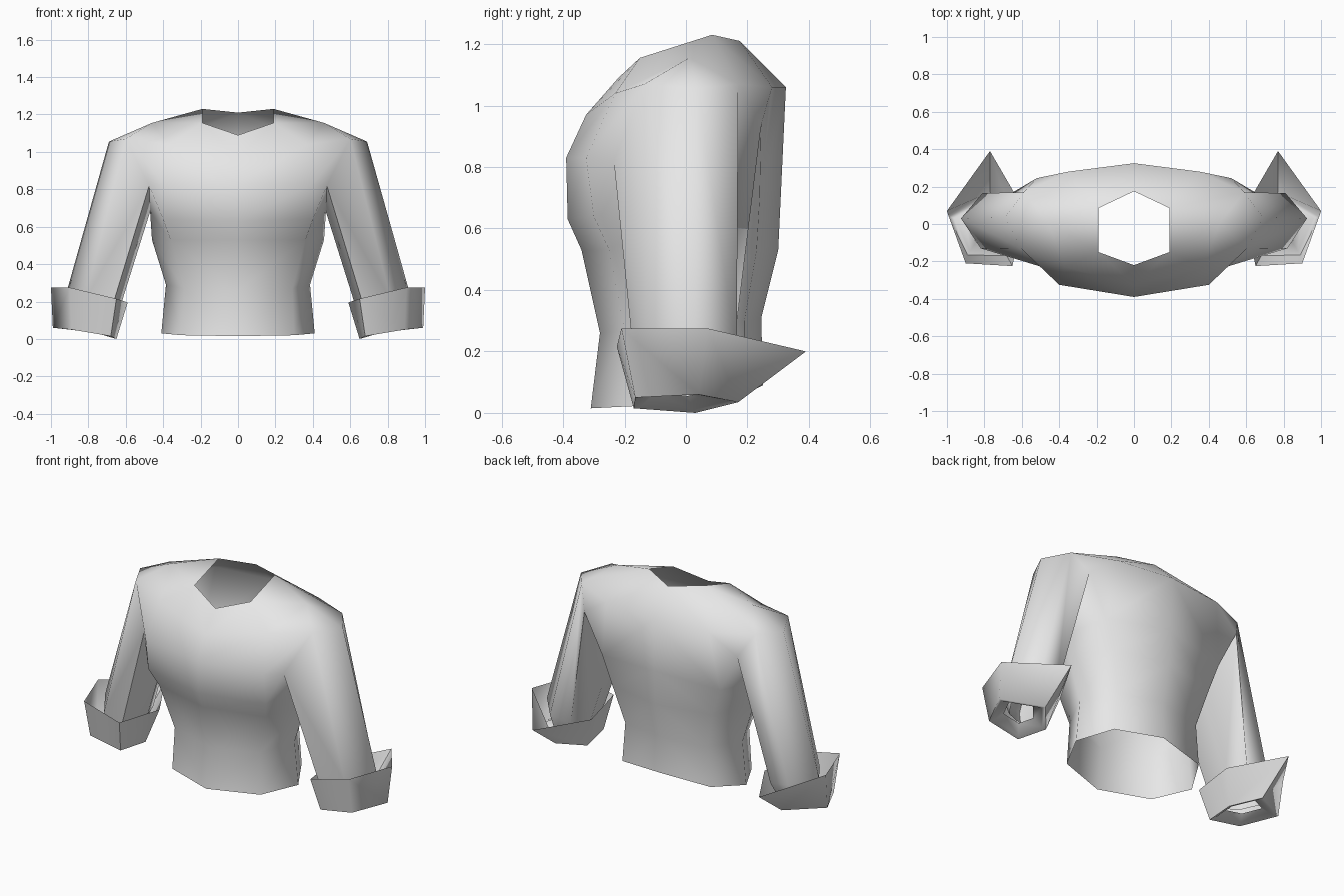
import bpy
import bmesh
import math
from mathutils import Vector

cube = bpy.data.objects.get("Cube")
if cube:
    bpy.data.objects.remove(cube, do_unlink=True)

# Plain grey cloth
cloth = bpy.data.materials.new("grey_cloth")
cloth.use_nodes = True
GREY = (0.8, 0.8, 0.8, 1)
cloth.diffuse_color = GREY
cloth.node_tree.nodes["Principled BSDF"].inputs["Base Color"].default_value = GREY


def strip(lower, upper, closed=False):
    """Quads between two rows of points."""
    count = len(lower)
    last = count if closed else count - 1
    quads = []
    for i in range(last):
        j = (i + 1) % count
        quads.append((lower[i], lower[j], upper[j], upper[i]))
    return quads


def resized(ring, scale, centre, lift=0):
    """The ring scaled about a centre and lifted."""
    return [tuple(centre + (Vector(p) - centre) * scale + Vector((0, 0, lift))) for p in ring]


def mirrored_part(name, faces, centre, smooth_angle):
    """Weld the faces into one sheet, mirror it over x and shade it."""
    bm = bmesh.new()
    for face in faces:
        bm.faces.new([bm.verts.new(p) for p in face])
    bmesh.ops.remove_doubles(bm, verts=bm.verts[:], dist=0.0005)
    bmesh.ops.recalc_face_normals(bm, faces=bm.faces[:])
    bm.faces.ensure_lookup_table()
    bm.normal_update()
    first = bm.faces[0]
    outward = first.calc_center_median() - Vector(centre)
    outward.z = 0
    if first.normal.dot(outward) < 0:
        bmesh.ops.reverse_faces(bm, faces=bm.faces[:])
    mesh = bpy.data.meshes.new(name)
    bm.to_mesh(mesh)
    bm.free()
    mesh.materials.append(cloth)
    obj = bpy.data.objects.new(name, mesh)
    bpy.context.collection.objects.link(obj)
    bpy.ops.object.select_all(action="DESELECT")
    obj.select_set(True)
    bpy.context.view_layer.objects.active = obj
    bpy.ops.object.shade_smooth_by_angle(angle=math.radians(smooth_angle))
    mirror = obj.modifiers.new("mirror", "MIRROR")
    mirror.use_clip = True


# Torso rows, left half, running front centre, front, side, back, back centre
hem = [(0, -.31, .015), (.3, -.21, .02), (.41, 0, .03), (.3, .19, .06), (0, .25, .09)]
waist = [(0, -.28, .26), (.29, -.2, .27), (.385, 0, .29), (.28, .19, .3), (0, .245, .31)]
ribs = [(0, -.34, .53), (.36, -.25, .53), (.46, 0, .53), (.34, .23, .53), (0, .3, .53)]
bust = [(0, -.385, .63), (.4, -.3, .64), (.47, 0, .68), (.4, .24, .7), (0, .31, .74)]
faces = []
for lower, upper in zip((hem, waist, ribs), (waist, ribs, bust)):
    faces += strip(lower, upper)

# Chest beside the arm hole
underarm = bust[2]
front_armpit = (.475, -.235, .82)
back_armpit = (.52, .245, .94)
chest = [(0, -.39, .83), (.4, -.325, .83), front_armpit]
faces += strip(bust[:3], chest)

# Yoke, shoulder and neck opening
shoulder_front = (.6, -.135, 1.07)
shoulder_tip = (.69, .035, 1.055)
shoulder_back = (.59, .17, 1.07)
crown = (.46, .01, 1.155)
yoke_front = [(0, -.325, .97), (.37, -.23, 1.04), shoulder_front]
yoke_back = [shoulder_back, (.35, .28, 1.06), (0, .325, 1.06)]
neck_front = [(0, -.22, 1.09), (.19, -.15, 1.155), crown]
neck_back = [crown, (.19, .085, 1.23), (0, .175, 1.21)]
faces += strip(chest, yoke_front)
faces += strip(yoke_front, neck_front) + strip(yoke_back, neck_back)
faces += [
    (shoulder_front, shoulder_tip, crown),
    (shoulder_tip, shoulder_back, crown),
    (neck_front[1], crown, neck_back[1]),
]

# Upper back, fanned around the back of the armpit
faces += strip(bust[3:], yoke_back[1:])
faces += [
    (underarm, bust[3], back_armpit),
    (back_armpit, bust[3], yoke_back[1]),
    (back_armpit, yoke_back[1], shoulder_back),
]

# Sleeve from the arm hole down to the floor of the cuff
arm_hole = [shoulder_tip, shoulder_front, front_armpit, underarm, back_armpit, shoulder_back]
wrist = [(.925, .03, .22), (.82, -.13, .2), (.67, -.17, .18),
         (.63, .02, .17), (.68, .15, .17), (.81, .165, .2)]
sleeve_end = resized(wrist, .7, Vector((.8, .02, .19)), -.11)
faces += strip(wrist, arm_hole, True) + strip(sleeve_end, wrist, True)
mirrored_part("jacket_body_and_sleeves", faces, (0, 0, .5), 80)

# Flared turned-back cuff: outer, front, inner front, inner, pointed back
rim = [(1, .07, .275), (.9, -.21, .275), (.65, -.225, .215), (.59, .08, .195), (.77, .39, .2)]
fold = [(.99, .04, .06), (.89, -.165, .05), (.68, -.17, .015), (.65, .03, 0), (.77, .17, .035)]
fold_centre = sum((Vector(p) for p in fold), Vector()) / len(fold)

# The floor folds inward and up to close against the sleeve
opening = resized(fold, .85, fold_centre, .005)
floor = resized(fold, .52, fold_centre, .04)
cuff_faces = strip(fold, rim, True) + strip(opening, fold, True) + strip(floor, opening, True)
mirrored_part("cuffs", cuff_faces, fold_centre, 80)
